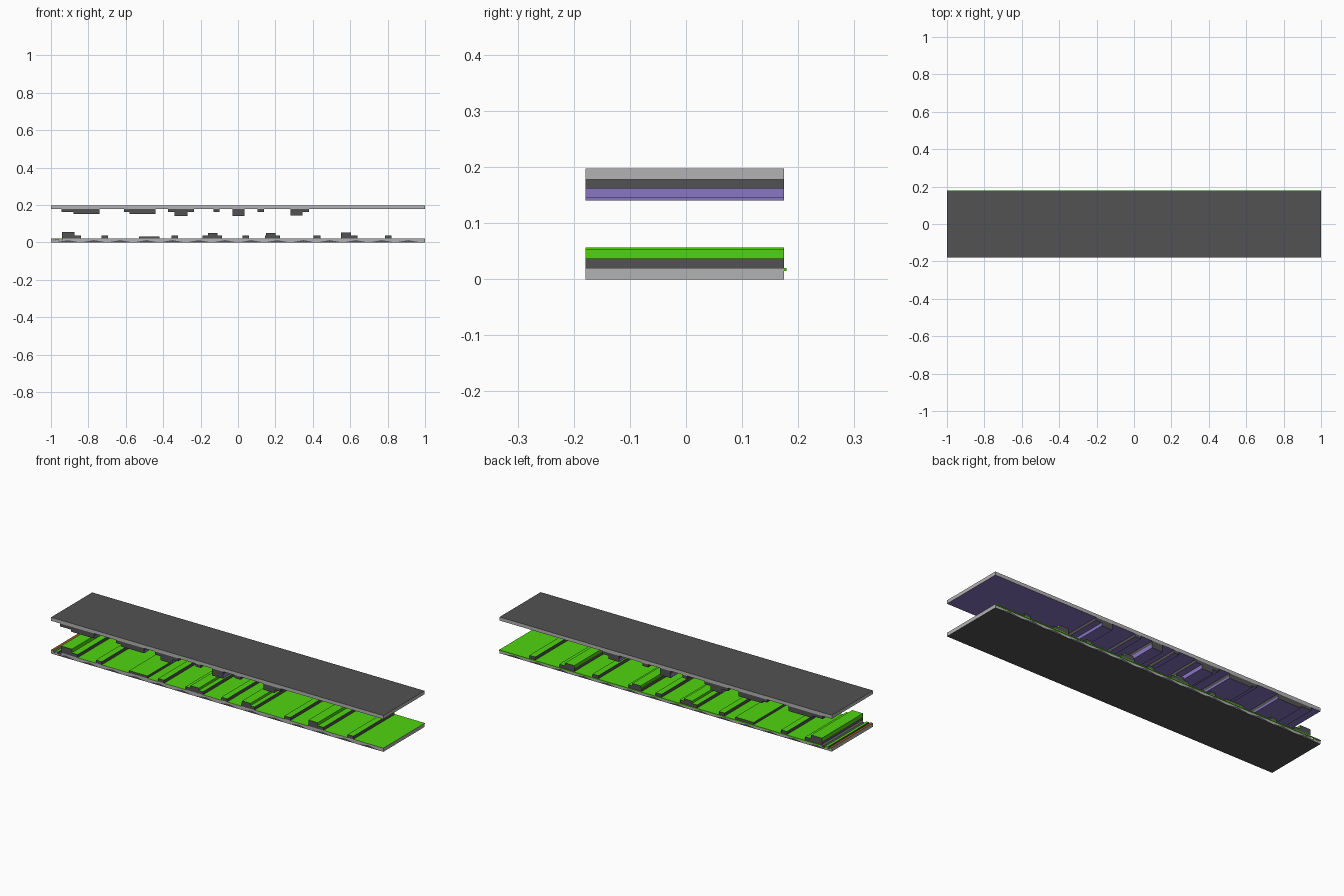
import bpy, bmesh

if "Cube" in bpy.data.objects:
    bpy.data.objects.remove(bpy.data.objects["Cube"])

def material(name, rgb):
    m = bpy.data.materials.new(name)
    m.diffuse_color = (*rgb, 1)
    m.use_nodes = True
    m.node_tree.nodes["Principled BSDF"].inputs["Base Color"].default_value = m.diffuse_color
    return m

DARK = material("dark_rock", (0.085, 0.085, 0.085))
GREY = material("pale_rock", (0.45, 0.45, 0.45))
GREEN = material("grass", (0.08, 0.66, 0.005))
PURPLE = material("purple_rock", (0.25, 0.18, 0.55))
BROWN = material("earth", (0.30, 0.10, 0.02))
Y0, Y1 = -0.179, 0.175

def box(name, x, z, sides, ends, top, bottom, y=(Y0, Y1)):
    """Box with separate colours for its x sides, y ends, top and bottom."""
    bm = bmesh.new()
    bmesh.ops.create_cube(bm, size=1)
    for v in bm.verts:
        v.co = [a + (c + 0.5) * (b - a) for c, (a, b) in zip(v.co, (x, y, z))]
    bm.normal_update()
    for f in bm.faces:
        n = f.normal
        f.material_index = (0 if abs(n.x) > .5 else 1 if abs(n.y) > .5
                            else 2 if n.z > 0 else 3)
    me = bpy.data.meshes.new(name)
    bm.to_mesh(me)
    bm.free()
    for m in (sides, ends, top, bottom):
        me.materials.append(m)
    ob = bpy.data.objects.new(name, me)
    bpy.context.collection.objects.link(ob)
    return ob

# Floor and ceiling slabs
box("floor_slab", (-0.94, 1), (0, 0.02), GREY, GREY, GREEN, DARK)
box("ceiling_slab", (-1, 1), (0.178, 0.197), GREY, GREY, DARK, PURPLE)

# Left end of the floor: earth ledge, trench and grass strips
box("end_base", (-1, -0.94), (0, 0.01), GREY, GREY, DARK, DARK)
box("earth_ledge", (-1, -0.985), (0.01, 0.02), GREY, GREY, BROWN, DARK)
box("grass_strip", (-0.975, -0.96), (0.01, 0.018), DARK, GREY, GREEN, DARK)

# Low floor steps: left, right, top height
for a, b, h in [(-0.94, -0.84, .037), (-0.73, -0.695, .037), (-0.53, -0.42, .033),
                (-0.355, -0.32, .037), (-0.19, -0.085, .037), (0.025, 0.06, .037),
                (0.145, 0.225, .037), (0.405, 0.44, .037), (0.55, 0.64, .037),
                (0.785, 0.82, .037)]:
    box("floor_step", (a, b), (0.02, h), DARK, DARK, GREEN, DARK)

# Grass blocks on top of the wide steps
for a, b, h in [(-0.94, -0.875, .057), (-0.16, -0.11, .05),
                (0.15, 0.20, .05), (0.55, 0.605, .053)]:
    box("grass_block", (a, b), (0.037, h), GREEN, DARK, GREEN, DARK)

# Upper ceiling steps
for a, b in [(-0.945, -0.74), (-0.61, -0.44), (-0.375, -0.235), (-0.13, -0.1),
             (-0.03, 0.035), (0.105, 0.14), (0.28, 0.38)]:
    box("ceiling_step", (a, b), (0.162, 0.178), DARK, DARK, DARK, PURPLE)

# Hanging blocks under the wide steps
for a, b, z in [(-0.88, -0.74, .151), (-0.58, -0.44, .151), (-0.34, -0.27, .14),
                (-0.03, 0.035, .14), (0.28, 0.345, .145)]:
    box("hanging_block", (a, b), (z, 0.162), PURPLE, DARK, DARK, PURPLE)

# Grass lip along the back edge
box("grass_lip", (-1, 1), (0.015, 0.02), GREEN, GREEN, GREEN, GREEN, (Y1, 0.179))

# Dark rocky points along the foot of the front and back
bm = bmesh.new()
for i in range(14):
    cx = -0.91 + i * 0.14
    for y in (Y0 - 0.0005, Y1 + 0.0005):
        vs = [bm.verts.new((cx + dx, y, z)) for dx, z in ((-.065, .001), (.065, .001), (0, .012))]
        bm.faces.new(vs if y < 0 else vs[::-1])
me = bpy.data.meshes.new("rock_points")
bm.to_mesh(me)
bm.free()
me.materials.append(DARK)
bpy.context.collection.objects.link(bpy.data.objects.new("rock_points", me))
